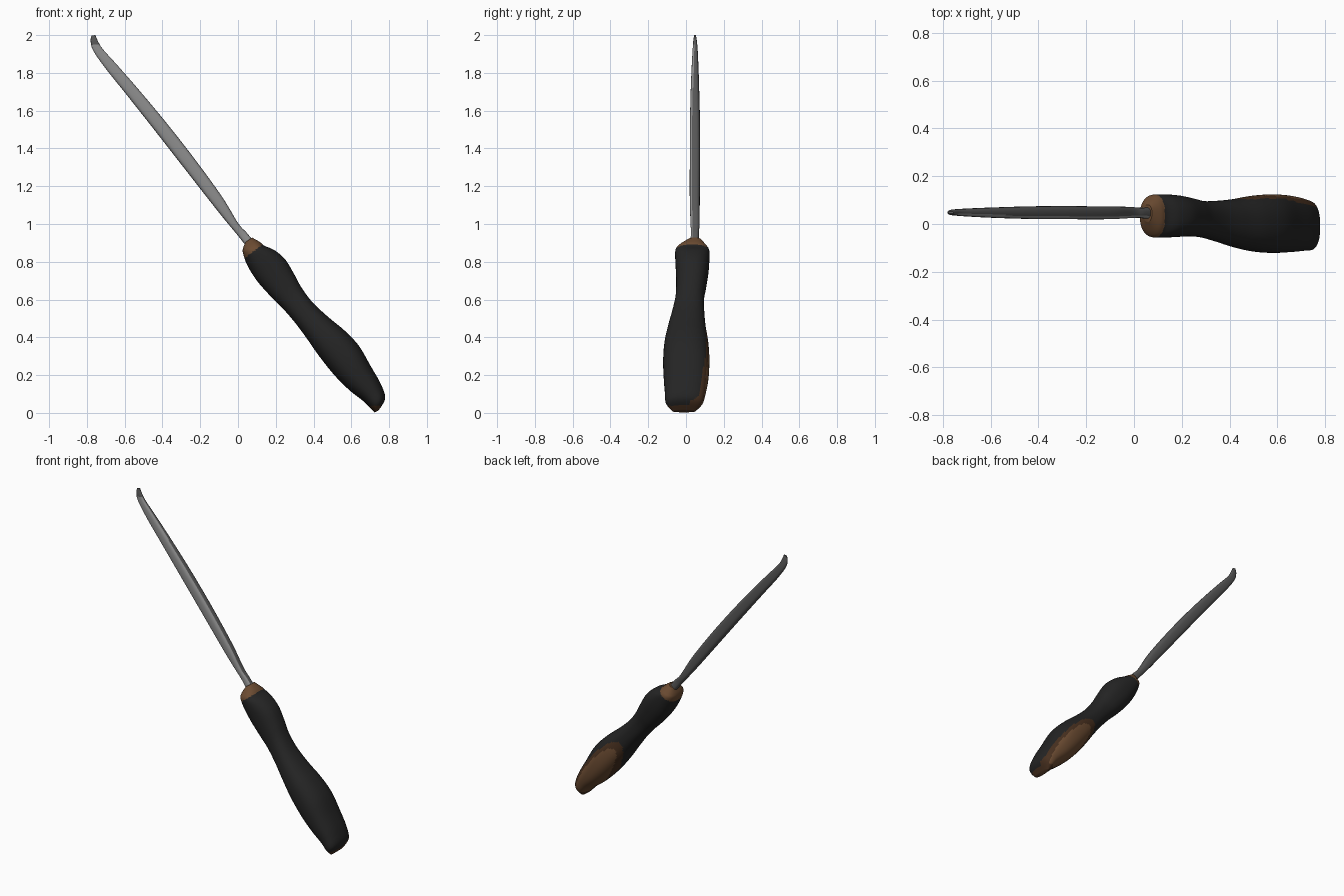
import bpy, math
from mathutils import Vector

if "Cube" in bpy.data.objects:
    bpy.data.objects.remove(bpy.data.objects["Cube"])


def mat(name, r, g, b):
    m = bpy.data.materials.new(name)
    m.diffuse_color = (r, g, b, 1)
    m.use_nodes = True
    m.node_tree.nodes["Principled BSDF"].inputs["Base Color"].default_value = m.diffuse_color
    return m


BLACK = mat("black grip", 0.018, 0.018, 0.018)
TAN = mat("worn wood", 0.15, 0.072, 0.032)
BROWN = mat("dark wood", 0.065, 0.03, 0.014)
STEEL = mat("light steel", 0.27, 0.27, 0.27)
DARK = mat("dark steel", 0.095, 0.095, 0.095)


def smooth_rows(rows, steps):
    """Catmull-Rom interpolation through station rows."""
    out = []
    for i in range(len(rows) - 1):
        a, b, c, d = (rows[max(0, min(len(rows) - 1, i + k))] for k in (-1, 0, 1, 2))
        for s in range(steps):
            t = s / steps
            out.append([0.5 * (2 * q + (r - p) * t + (2 * p - 5 * q + 4 * r - w) * t * t
                               + (3 * q - p - 3 * r + w) * t ** 3)
                        for p, q, r, w in zip(a, b, c, d)])
    out.append(list(rows[-1]))
    return out


def loft(name, rows, steps, seg, power, mats, rule):
    """Rows: left x, left z, right x, right z, y min, y max of each section."""
    verts, faces = [], []
    rings = smooth_rows(rows, steps)
    for lx, lz, rx, rz, y0, y1 in rings:
        for k in range(seg):
            a = 2 * math.pi * k / seg
            c, s = math.cos(a), math.sin(a)
            u = math.copysign(abs(c) ** (2 / power), c) / 2
            v = math.copysign(abs(s) ** (2 / power), s) / 2
            verts.append(((lx + rx) / 2 + u * (rx - lx), (y0 + y1) / 2 + v * (y1 - y0),
                          max(0, (lz + rz) / 2 + u * (rz - lz))))
    for i in range(len(rings) - 1):
        for k in range(seg):
            n = (k + 1) % seg
            faces.append((i * seg + k, i * seg + n, (i + 1) * seg + n, (i + 1) * seg + k))
    faces.append(tuple(reversed(range(seg))))
    faces.append(tuple(range(len(verts) - seg, len(verts))))
    me = bpy.data.meshes.new(name)
    me.from_pydata(verts, [], faces)
    for m in mats:
        me.materials.append(m)
    ob = bpy.data.objects.new(name, me)
    bpy.context.collection.objects.link(ob)
    bpy.ops.object.select_all(action='DESELECT')
    ob.select_set(True)
    bpy.context.view_layer.objects.active = ob
    # consistent outward normals
    bpy.ops.object.mode_set(mode='EDIT')
    bpy.ops.mesh.select_all(action='SELECT')
    bpy.ops.mesh.normals_make_consistent(inside=False)
    bpy.ops.object.mode_set(mode='OBJECT')
    for p in me.polygons:
        p.material_index = rule(p.center, p.normal)
    bpy.ops.object.shade_smooth_by_angle(angle=math.radians(40))
    return ob


# Handle: bulged grip with a bare wooden top, butt and worn patch at the back
AXIS = Vector((0.66, 0, -0.86)).normalized()
ACROSS = Vector((0.86, 0, 0.66)).normalized()
PATCH = Vector((0.605, 0, 0.225))


def handle_rule(c, n):
    if (c - Vector((0.085, 0, 0.875))).dot(AXIS) < 0.014:
        return 1
    if c.z < 0.038:
        return 2
    if c.y > 0.02:
        t, u = (c - PATCH).dot(AXIS), (c - PATCH).dot(ACROSS) + 0.015
        if (t / 0.24) ** 2 + (u / 0.066) ** 2 < 1:
            return 1
        if (t / 0.30) ** 2 + (u / 0.085) ** 2 < 1:
            return 2
    return 0


handle_rows = [
    (0.040, 0.905, 0.075, 0.928, 0.01, 0.08),
    (0.026, 0.870, 0.115, 0.905, -0.035, 0.105),
    (0.028, 0.840, 0.140, 0.885, -0.055, 0.122),
    (0.050, 0.780, 0.195, 0.860, -0.057, 0.124),
    (0.100, 0.700, 0.250, 0.812, -0.054, 0.120),
    (0.170, 0.620, 0.297, 0.735, -0.052, 0.108),
    (0.235, 0.555, 0.337, 0.662, -0.056, 0.096),
    (0.300, 0.480, 0.395, 0.585, -0.073, 0.097),
    (0.360, 0.400, 0.475, 0.510, -0.095, 0.104),
    (0.430, 0.300, 0.565, 0.435, -0.114, 0.118),
    (0.510, 0.200, 0.640, 0.355, -0.121, 0.124),
    (0.590, 0.120, 0.700, 0.252, -0.118, 0.119),
    (0.660, 0.065, 0.755, 0.155, -0.112, 0.105),
    (0.700, 0.027, 0.779, 0.078, -0.106, 0.088),
    (0.724, 0.003, 0.745, 0.014, -0.070, 0.050),
]
loft("handle", handle_rows, 8, 64, 2.35, [BLACK, TAN, BROWN], handle_rule)


# Blade: long flat shaft, bright on the front, dark on edges, back and tip
def blade_rule(c, n):
    return 0 if n.y < -0.35 and c.z < 1.95 else 1


blade_rows = [
    (0.045, 0.880, 0.085, 0.905, 0.020, 0.070),
    (0.000, 0.938, 0.045, 0.955, 0.026, 0.068),
    (-0.060, 1.010, 0.000, 1.005, 0.024, 0.072),
    (-0.140, 1.110, -0.085, 1.145, 0.020, 0.073),
    (-0.300, 1.315, -0.240, 1.358, 0.020, 0.075),
    (-0.460, 1.520, -0.395, 1.555, 0.021, 0.074),
    (-0.600, 1.697, -0.535, 1.722, 0.025, 0.070),
    (-0.700, 1.822, -0.640, 1.842, 0.030, 0.066),
    (-0.765, 1.915, -0.715, 1.925, 0.035, 0.062),
    (-0.780, 1.965, -0.740, 1.965, 0.038, 0.058),
    (-0.776, 1.998, -0.755, 2.000, 0.043, 0.053),
]
loft("blade", blade_rows, 5, 28, 2.8, [STEEL, DARK], blade_rule)
